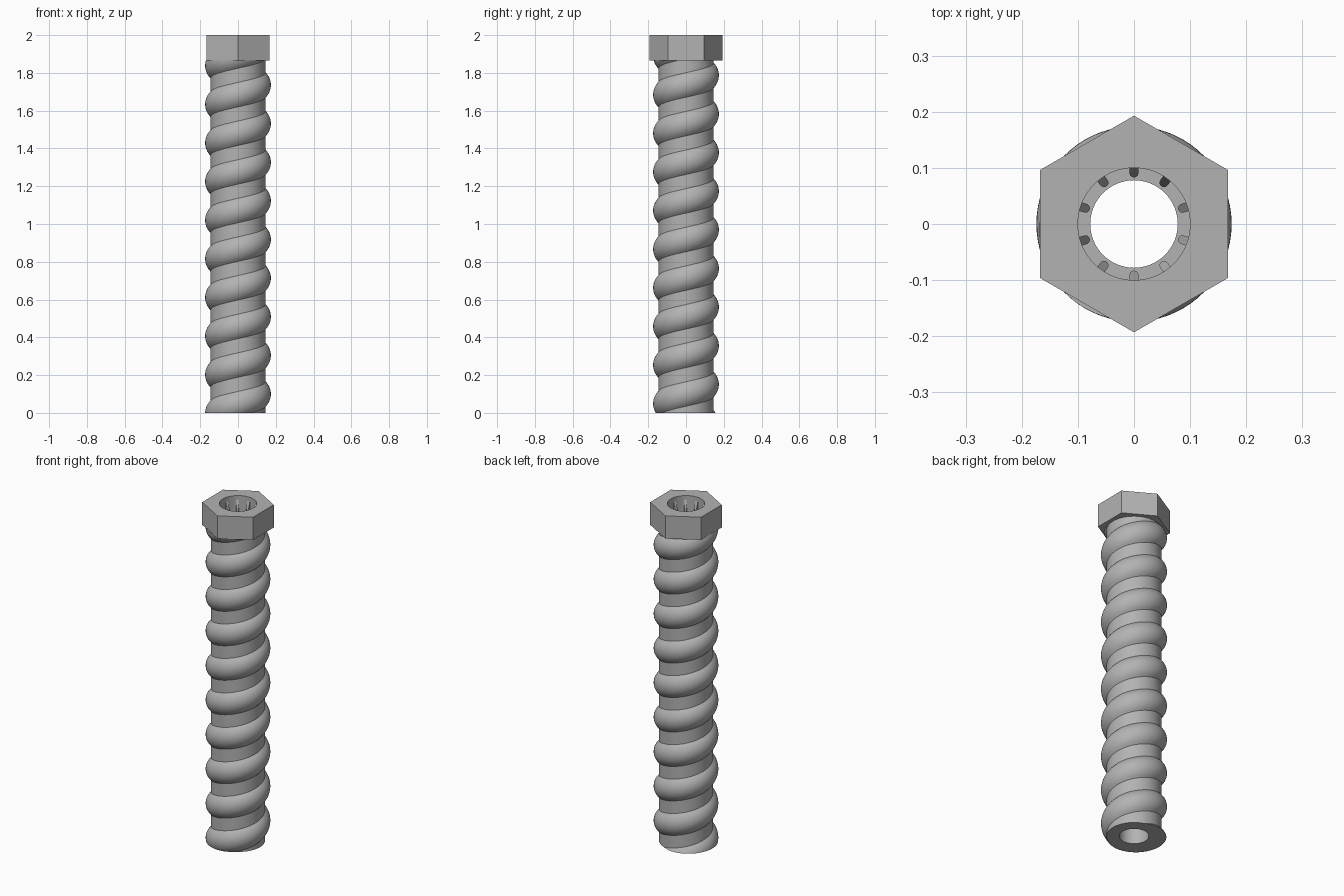
import bpy, bmesh
from math import sin, cos, pi, sqrt, radians

PITCH = 0.2045
CORE, CREST, BEAD = 0.145, 0.174, 0.087   # core radius, crest radius, thread bead radius
HEAD_Z, TOP, SOCKET_Z = 1.865, 2.0, 1.87
BORE, SOCKET = 0.078, 0.1

if "Cube" in bpy.data.objects:
    bpy.data.objects.remove(bpy.data.objects["Cube"])

steel = bpy.data.materials.new("grey_steel")
steel.use_nodes = True
steel.diffuse_color = (0.45, 0.45, 0.45, 1)
steel.node_tree.nodes["Principled BSDF"].inputs["Base Color"].default_value = (0.45, 0.45, 0.45, 1)


def make(name, bm):
    bmesh.ops.recalc_face_normals(bm, faces=bm.faces)
    mesh = bpy.data.meshes.new(name)
    bm.to_mesh(mesh)
    bm.free()
    mesh.materials.append(steel)
    obj = bpy.data.objects.new(name, mesh)
    bpy.context.collection.objects.link(obj)
    return obj


def lathe(bm, profile, sides, start=0.0):
    """Closed solid of revolution from (radius, height) points."""
    rings = []
    for r, z in profile:
        angles = [start + 2 * pi * i / sides for i in range(sides)]
        rings.append([bm.verts.new((r * cos(a), r * sin(a), z)) for a in angles])
    for low, high in zip(rings, rings[1:]):
        for i in range(sides):
            j = (i + 1) % sides
            bm.faces.new((low[i], low[j], high[j], high[i]))
    bm.faces.new(rings[0][::-1])
    bm.faces.new(rings[-1])


def finish(obj, cutter):
    """Bore the part, then smooth it with sharp edges kept."""
    mod = obj.modifiers.new("bore", "BOOLEAN")
    mod.operation = "DIFFERENCE"
    mod.solver = "EXACT"
    mod.object = cutter
    bpy.ops.object.select_all(action="DESELECT")
    obj.select_set(True)
    bpy.context.view_layer.objects.active = obj
    bpy.ops.object.modifier_apply(modifier=mod.name)
    bpy.ops.object.shade_smooth_by_angle(angle=radians(25))


# Stepped cutter: through bore and wider socket
bm = bmesh.new()
lathe(bm, [(BORE, -0.1), (BORE, SOCKET_Z), (SOCKET, SOCKET_Z), (SOCKET, 2.1)], 64)
cutter = make("bore_cutter", bm)

# Threaded rod: one-pitch profile swept along a right-hand helix
half = sqrt(BEAD ** 2 - (CORE - CREST + BEAD) ** 2)
profile = []
for k in range(13):
    h = half * (k / 6 - 1)
    profile.append((CREST - BEAD + sqrt(BEAD ** 2 - h * h), h))
SEG, TURNS = 72, 12
bm = bmesh.new()
columns = []
for i in range(SEG + 1):
    a = 2 * pi * i / SEG
    z0 = 0.1 + PITCH * (i / SEG - 2)
    columns.append([bm.verts.new((r * cos(a), r * sin(a), z0 + PITCH * t + h))
                    for t in range(TURNS) for r, h in profile])
for left, right in zip(columns, columns[1:]):
    for k in range(len(left) - 1):
        bm.faces.new((left[k], right[k], right[k + 1], left[k + 1]))
bmesh.ops.remove_doubles(bm, verts=bm.verts, dist=1e-5)
for z, side in ((0, -1), (HEAD_Z + 0.004, 1)):
    cut = bmesh.ops.bisect_plane(bm, geom=bm.verts[:] + bm.edges[:] + bm.faces[:], dist=1e-6,
                                 plane_co=(0, 0, z), plane_no=(0, 0, side), clear_outer=True)
    rim = [e for e in cut["geom_cut"] if isinstance(e, bmesh.types.BMEdge)]
    bmesh.ops.contextual_create(bm, geom=rim)
rod = make("threaded_rod", bm)
finish(rod, cutter)

# Hexagonal head with a corner toward the front
bm = bmesh.new()
lathe(bm, [(0.193, HEAD_Z), (0.193, TOP)], 6, pi / 6)
finish(make("hex_head", bm), cutter)

# Ten rounded splines in the socket, with steep slanted inner tops
bm = bmesh.new()
W, TIP = 0.008, 0.083
outline = [(SOCKET + 0.004, -W), (SOCKET, -W)]
for k in range(9):
    b = -pi / 2 + pi * k / 8
    outline.append((TIP + W - W * cos(b), W * sin(b)))
outline += [(SOCKET, W), (SOCKET + 0.004, W)]
for n in range(10):
    a = pi / 2 + n * pi / 5
    rings = []
    for slanted in (False, True):
        ring = []
        for r, s in outline:
            z = 1.925 + 3 * (r - TIP) if slanted else SOCKET_Z
            ring.append(bm.verts.new((r * cos(a) - s * sin(a), r * sin(a) + s * cos(a), z)))
        rings.append(ring)
    low, high = rings
    for i in range(len(low)):
        j = (i + 1) % len(low)
        bm.faces.new((low[i], low[j], high[j], high[i]))
    bm.faces.new(low[::-1])
    bm.faces.new(high)
make("socket_splines", bm)

cutter.hide_render = True
cutter.hide_viewport = True
